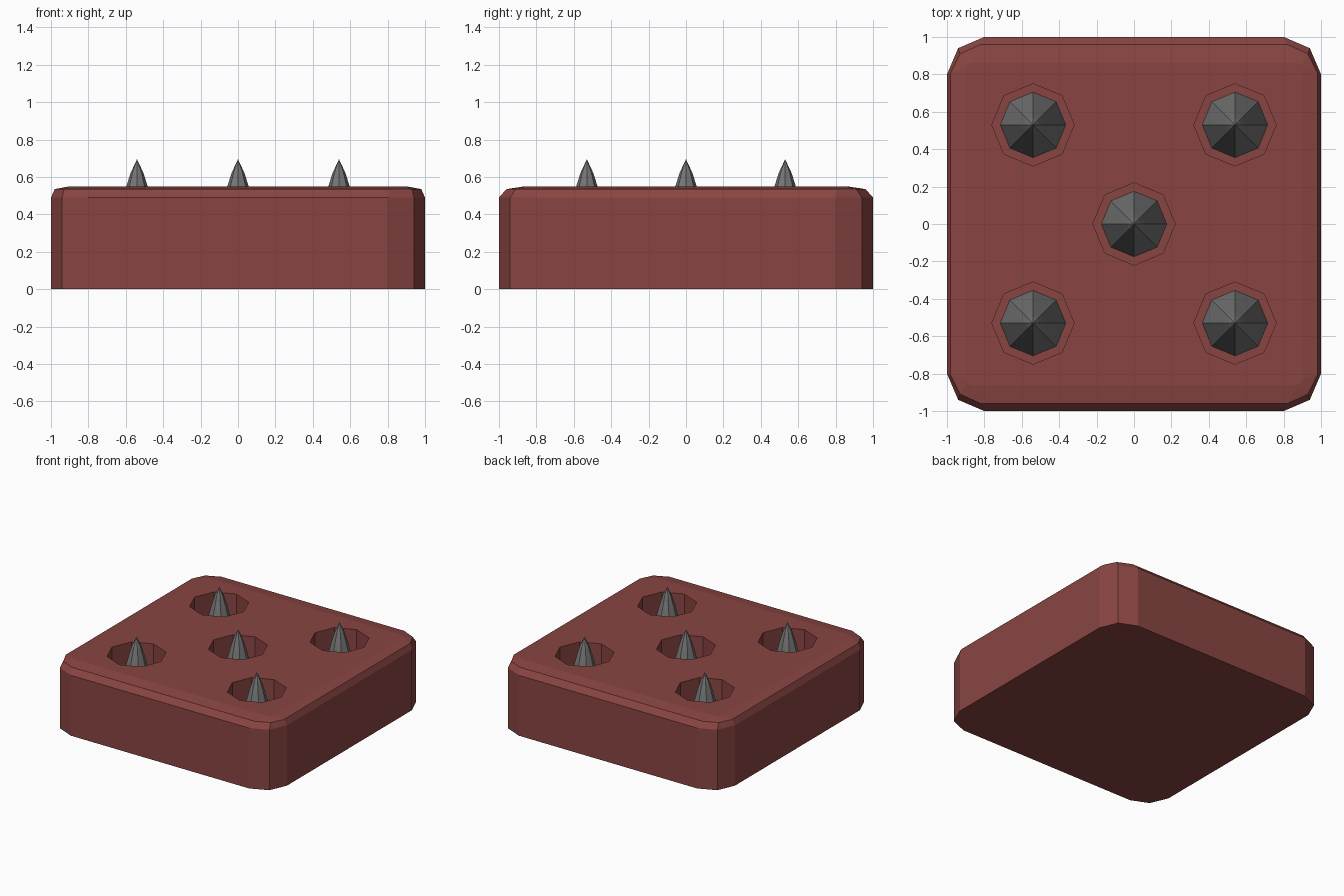
import bpy, bmesh
from math import cos, sin, pi

if "Cube" in bpy.data.objects:
    bpy.data.objects.remove(bpy.data.objects["Cube"])

HOLES = [(-0.54, 0.53), (0.54, 0.53), (0, 0), (-0.54, -0.53), (0.54, -0.53)]


def material(name, color):
    m = bpy.data.materials.new(name)
    m.diffuse_color = color
    m.use_nodes = True
    m.node_tree.nodes["Principled BSDF"].inputs["Base Color"].default_value = m.diffuse_color
    return m


def loft(name, rings, mat=None, loc=(0, 0, 0)):
    """Closed solid through a stack of equal-length rings."""
    bm = bmesh.new()
    loops = [[bm.verts.new(p) for p in ring] for ring in rings]
    n = len(loops[0])
    for a, b in zip(loops, loops[1:]):
        for i in range(n):
            j = (i + 1) % n
            bm.faces.new((a[i], a[j], b[j], b[i]))
    bm.faces.new(loops[0][::-1])
    bm.faces.new(loops[-1])
    bmesh.ops.remove_doubles(bm, verts=bm.verts, dist=1e-5)
    bmesh.ops.recalc_face_normals(bm, faces=bm.faces)
    me = bpy.data.meshes.new(name)
    bm.to_mesh(me)
    bm.free()
    ob = bpy.data.objects.new(name, me)
    ob.location = loc
    bpy.context.collection.objects.link(ob)
    if mat:
        me.materials.append(mat)
    return ob


def octagon(r, z):
    return [(r * cos(i * pi / 4), r * sin(i * pi / 4), z) for i in range(8)]


def plate_ring(quarter, z):
    """Mirror three corner points into all four corners."""
    ring = []
    for sx, sy in ((1, 1), (-1, 1), (-1, -1), (1, -1)):
        pts = [(x * sx, y * sy, z) for x, y in quarter]
        ring += pts if sx * sy > 0 else pts[::-1]
    return ring


red = material("dull_red", (0.25, 0.06, 0.055, 1))
dark = material("dark_metal", (0.18, 0.18, 0.18, 1))

# Base plate with cut corners and a two-step bevelled top
outer = [(1, 0.8), (0.94, 0.94), (0.8, 1)]
middle = [(0.98, 0.81), (0.93, 0.91), (0.82, 0.96)]
inner = [(0.9, 0.83), (0.895, 0.855), (0.87, 0.86)]
plate = loft("base_plate", [plate_ring(outer, 0), plate_ring(outer, 0.49),
                            plate_ring(middle, 0.535), plate_ring(inner, 0.55)], red)

# Octagonal holes and the spikes standing in them
FLOOR = 0.1
for i, (x, y) in enumerate(HOLES):
    cutter = loft(f"hole_cutter_{i}", [octagon(0.22, FLOOR), octagon(0.22, 0.8)],
                  red, (x, y, 0))
    cutter.hide_render = True
    cutter.hide_viewport = False
    cutter.display_type = 'WIRE'
    mod = plate.modifiers.new("hole", 'BOOLEAN')
    mod.operation = 'DIFFERENCE'
    mod.solver = 'EXACT'
    mod.object = cutter
    loft(f"spike_{i}", [octagon(0.175, FLOOR), octagon(0.06, 0.54),
                        octagon(0.035, 0.62), octagon(0.0, 0.695)], dark, (x, y, 0))
